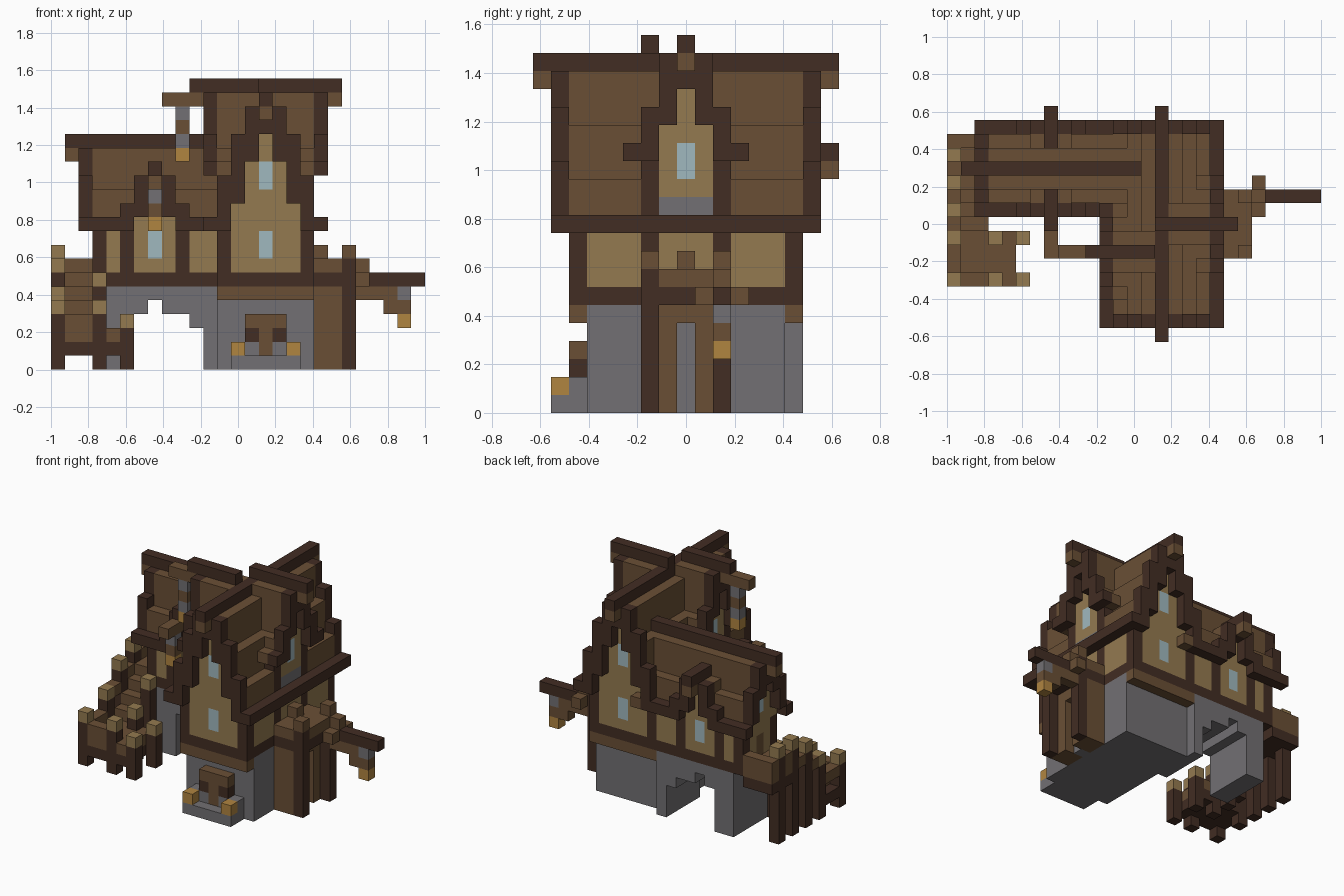
import bpy
import bmesh
from mathutils import Vector

if "Cube" in bpy.data.objects:
    bpy.data.objects.remove(bpy.data.objects["Cube"])

# Block size, and the shift that centres the block grid
U = 2 / 27
SHIFT = Vector((-13.5, -8.5, 0))


def linear(code):
    values = [int(code[n:n + 2], 16) / 255 for n in (0, 2, 4)]
    return [v / 12.92 if v < 0.04 else ((v + 0.055) / 1.055) ** 2.4 for v in values] + [1]


palette = dict(dark_timber="422D23", timber="6A4F35", plaster="947A50",
               stone="727073", glass="A0B9BF", lamp="B08540")
materials = {}
for label, code in palette.items():
    mat = bpy.data.materials.new(label)
    mat.use_nodes = True
    mat.diffuse_color = linear(code)
    bsdf = mat.node_tree.nodes["Principled BSDF"]
    bsdf.inputs["Base Color"].default_value = linear(code)
    bsdf.inputs["Roughness"].default_value = 1
    materials[label] = mat
DARK, WOOD, PLASTER, STONE, GLASS, LAMP = palette
order = list(palette)

cells = {}


def rng(v):
    return range(v[0], v[1] + 1) if isinstance(v, tuple) else (v,)


def box(part, mat, x, y, z):
    """Fill blocks; each range is one index or an inclusive pair."""
    for i in rng(x):
        for j in rng(y):
            for k in rng(z):
                cells[i, j, k] = (part, mat)


def clear(x, y, z):
    for i in rng(x):
        for j in rng(y):
            for k in rng(z):
                cells.pop((i, j, k), None)


def gable(part, axis, centre, run, ends, profile, base):
    """Stepped roof along an axis, with infill walls and trimmed ends."""
    def fill(name, mat, along, d, z):
        if z[0] > z[1]:
            return
        for c in {centre - d, centre + d}:
            spot = (along, c) if axis == "x" else (c, along)
            box(name, mat, *spot, z)
    for d, (low, top, trim) in enumerate(profile):
        if d < len(profile) - 1:
            fill(part + "_wall", PLASTER, run, d, (base, low - 1))
        fill(part + "_roof", WOOD, run, d, (low, top))
        for end in ends:
            fill(part + "_trim", DARK, end, d, (low, trim))


def lantern(part, x, y, top, kinds):
    for n, mat in enumerate(kinds):
        box(part, mat, x, y, top - n)


# Stone base and the arch beneath the wing
box("stone_base", STONE, (12, 18), (3, 13), (0, 5))
box("wing_arch", STONE, (4, 11), (10, 14), (0, 5))
for x, height in (((6, 9), 3), (10, 2), (7, 4)):
    clear(x, (10, 14), (0, height))
for y in (2, 14):
    box("base_beam", WOOD, (12, 18), y, 5)
box("floor_beam", DARK, (12, 18), (2, 14), 6)
box("floor_beam", DARK, (3, 11), (10, 14), 6)

# Wing roof and its two-sided dormer
gable("wing", "x", 12, (3, 13), (2,), [(14, 15, 15), (13, 15, 15), (11, 12, 13), (10, 10, 10)], 7)
gable("dormer", "y", 7, (10, 14), (9, 15), [(13, 13, 13), (11, 13, 13), (10, 11, 11), (10, 10, 10)], 7)
for y in (9, 15):
    box("wing_eave", DARK, (2, 11), y, 10)
    clear((6, 8), y, 10)

# Tower roof with a side gable each way
gable("tower", "y", 15, (2, 14), (1, 15),
      [(17, 18, 18), (15, 18, 18), (12, 15, 16), (10, 12, 13), (10, 10, 10)], 7)
side = [(18, 19, 19), (16, 19, 19), (14, 15, 16), (14, 14, 14)]
gable("right_gable", "x", 8, (15, 18), (19,), side, 11)
gable("left_gable", "x", 6, (12, 15), (11,), side, 11)
for x, centre in ((18, 8), (12, 6)):
    for d in (-2, 2):
        box("gable_post", DARK, x, centre + d, (11, 13))
    box("gable_sill", STONE, x, (centre - 1, centre + 1), 11)
    box("gable_window", GLASS, x, centre, (13, 14))
box("tower_eave", DARK, 19, (1, 15), 10)
box("tower_eave", DARK, 11, (1, 9), 10)

# Ridge beams with brackets under their ends
box("tower_ridge", DARK, 15, (0, 16), 19)
box("right_ridge", DARK, (15, 20), 8, 20)
box("left_ridge", DARK, (10, 14), 6, 20)
box("wing_ridge", DARK, (1, 13), 12, 16)
box("dormer_ridge", DARK, 7, (8, 16), 14)
for x, y, z in ((15, 0, 18), (15, 16, 18), (20, 8, 19), (1, 12, 15), (7, 16, 13)):
    box("ridge_bracket", WOOD, x, y, z)
box("left_lantern_beam", WOOD, (8, 10), 6, 19)
box("dormer_lantern_beam", WOOD, 7, (6, 8), 13)

# Wall posts
for x in (12, 18):
    for y in (2, 14):
        box("corner_post", DARK, x, y, (7, 9))
for x in (3, 5, 9):
    for y in (10, 14):
        box("wing_post", DARK, x, y, (7, 9))
for y in (6, 10):
    box("side_post", DARK, 18, y, (7, 9))

# Windows
for y in (2, 14):
    for z in (8, 13):
        box("tower_window", GLASS, 15, y, (z, z + 1))
for y in (10, 14):
    box("dormer_window", GLASS, 7, y, (8, 9))
box("wing_window", GLASS, 3, 12, (11, 12))
box("wing_door", WOOD, 3, 12, (7, 8))

# Porch on the right side
box("porch_wall", WOOD, (19, 20), (6, 10), (0, 5))
clear(20, 8, (0, 4))
box("porch_door", STONE, 19, 8, (0, 4))
box("porch_beam", DARK, (19, 20), (6, 10), 6)
box("porch_roof", WOOD, (19, 21), (6, 10), 7)
box("porch_peak", WOOD, 19, 8, 8)
box("porch_lintel", DARK, 21, (7, 9), 6)
for y in (6, 10):
    box("porch_post", DARK, 21, y, (0, 7))
    box("porch_post_cap", WOOD, 21, y, 8)

# Hanging arm beside the porch
box("arm_bracket", WOOD, 22, (9, 11), 6)
box("arm_bracket", WOOD, 22, 10, 7)
box("arm_beam", DARK, (23, 26), 10, 6)
box("arm_brace", WOOD, (22, 24), 10, 5)
box("arm_brace", WOOD, 24, 10, 4)

# Lanterns
lantern("arm_lantern", 25, 10, 5, (STONE, WOOD, LAMP))
lantern("left_lantern", 9, 6, 18, (STONE, WOOD, STONE, LAMP))
lantern("dormer_lantern", 7, 7, 12, (STONE, WOOD, LAMP))

# Front plinth with a seat and two lamps
box("plinth", STONE, (13, 17), (1, 2), 0)
box("plinth", STONE, (13, 17), 2, 1)
for x in (13, 17):
    box("plinth_lamp", LAMP, x, 1, 1)
for x in (14, 16):
    box("seat_side", DARK, x, 2, 2)
box("seat_post", WOOD, 15, 2, (1, 2))
box("seat_top", WOOD, (14, 16), 2, 3)

# Left stairs: landing, steps and upper platform
box("landing", DARK, (0, 4), (4, 7), 1)
box("landing_floor", WOOD, (1, 4), (5, 6), 2)
for y in range(7, 12):
    box("stair_step", WOOD, (1, 2), y, y - 5)
    box("stair_support", DARK, (1, 2), y, y - 6)
box("platform", DARK, (0, 2), (11, 14), 5)
box("platform_floor", WOOD, (0, 2), (11, 14), 6)

# Stair railings with capped posts
posts = [(0, 4, 4), (0, 7, 5), (0, 9, 7), (0, 11, 8), (0, 13, 8),
         (3, 4, 4), (3, 7, 4), (3, 9, 6), (5, 4, 3), (5, 7, 3)]
for x, y, top in posts:
    box("railing_post", DARK, x, y, (0, top - 1))
    box("railing_cap", PLASTER, x, y, top)
for y, z in ((5, 3), (6, 3), (8, 5), (10, 6), (12, 7), (14, 7)):
    box("side_rail", WOOD, 0, y, z)
for y in (4, 7):
    box("landing_rail", WOOD, 4, y, 2)
box("front_rail", WOOD, (1, 2), 4, (2, 3))
box("back_rail", WOOD, (1, 2), 14, 7)

# Turn the blocks of each part into one mesh of outer faces
AXES = [Vector(a) for a in ((1, 0, 0), (0, 1, 0), (0, 0, 1))]
parts = {}
for cell, (part, mat) in cells.items():
    parts.setdefault(part, []).append((cell, mat))
for part, blocks in parts.items():
    used = [m for m in order if any(m == b[1] for b in blocks)]
    bm = bmesh.new()
    for cell, mat in blocks:
        for n in range(3):
            u, v = AXES[(n + 1) % 3] / 2, AXES[(n + 2) % 3] / 2
            for sign in (-1, 1):
                step = AXES[n] * sign
                if tuple(int(c) for c in Vector(cell) + step) in cells:
                    continue
                mid = Vector(cell) + Vector((0.5, 0.5, 0.5)) + step / 2 + SHIFT
                loop = [mid - u - v, mid + u - v, mid + u + v, mid - u + v]
                face = bm.faces.new([bm.verts.new(p * U) for p in loop[::sign]])
                face.material_index = used.index(mat)
    if bm.faces:
        bmesh.ops.remove_doubles(bm, verts=bm.verts, dist=U / 100)
        mesh = bpy.data.meshes.new(part)
        bm.to_mesh(mesh)
        for m in used:
            mesh.materials.append(materials[m])
        obj = bpy.data.objects.new(part, mesh)
        bpy.context.collection.objects.link(obj)
    bm.free()
